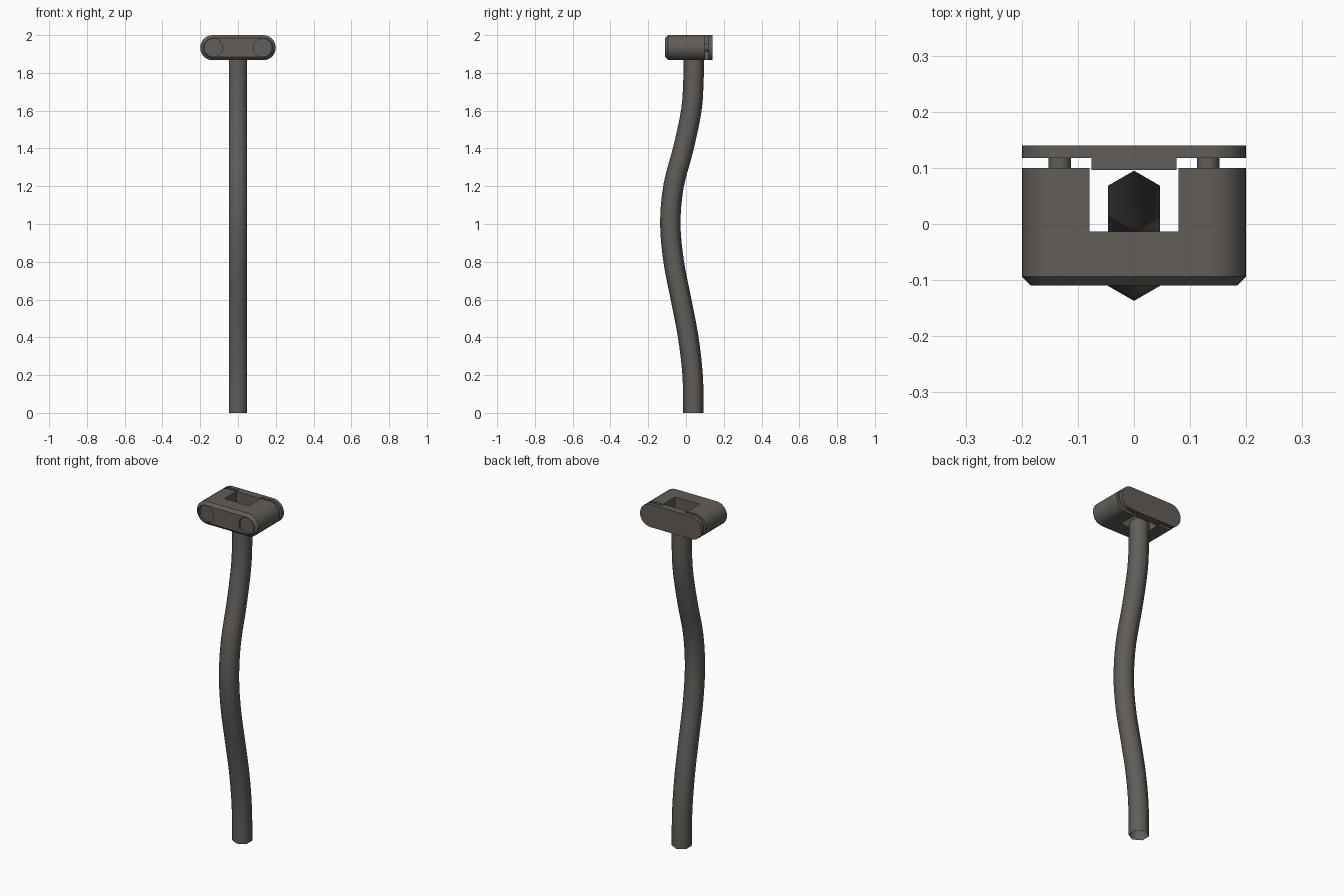
import bpy, bmesh, math
from mathutils import Vector, Matrix

if "Cube" in bpy.data.objects:
    bpy.data.objects.remove(bpy.data.objects["Cube"])

steel = bpy.data.materials.new("dark warm grey")
steel.diffuse_color = (0.12, 0.11, 0.10, 1)
steel.use_nodes = True
steel.node_tree.nodes["Principled BSDF"].inputs["Base Color"].default_value = steel.diffuse_color

ZC, R, CX = 1.9335, 0.0665, 0.1335   # head centre height, end radius, end centre


def finish(name, bm, smooth=True, recalc=True):
    if recalc:
        bmesh.ops.recalc_face_normals(bm, faces=bm.faces)
    me = bpy.data.meshes.new(name)
    bm.to_mesh(me)
    bm.free()
    ob = bpy.data.objects.new(name, me)
    bpy.context.collection.objects.link(ob)
    me.materials.append(steel)
    if smooth:
        shade(ob)
    return ob


def shade(ob):
    for o in bpy.context.selected_objects:
        o.select_set(False)
    ob.select_set(True)
    bpy.context.view_layer.objects.active = ob
    bpy.ops.object.shade_smooth_by_angle(angle=math.radians(35))


def loft(bm, rings, cap=True):
    loops = [[bm.verts.new(p) for p in ring] for ring in rings]
    n = len(loops[0])
    for a, b in zip(loops, loops[1:]):
        for i in range(n):
            bm.faces.new((a[i], a[(i + 1) % n], b[(i + 1) % n], b[i]))
    if cap:
        bm.faces.new(loops[0][::-1])
        bm.faces.new(loops[-1])


def stadium(y, r, n=14):
    # rounded-end outline in the xz plane
    pts = []
    for side, start in ((1, -math.pi / 2), (-1, math.pi / 2)):
        for i in range(n + 1):
            a = start + math.pi * i / n
            pts.append((side * CX + r * math.cos(a), y, ZC + r * math.sin(a)))
    return pts


def box(bm, x0, x1, y0, y1, z0, z1):
    m = Matrix.Translation(((x0 + x1) / 2, (y0 + y1) / 2, (z0 + z1) / 2))
    m = m @ Matrix.Diagonal((x1 - x0, y1 - y0, z1 - z0, 1))
    bmesh.ops.create_cube(bm, size=1, matrix=m)


def pin(bm, x, r, y0, y1, n=32):
    loft(bm, [[(x + r * math.cos(2 * math.pi * i / n), y,
                ZC + r * math.sin(2 * math.pi * i / n)) for i in range(n)]
              for y in (y0, y1)])


# wavy hexagonal shaft, open at both ends
centres = [(0, .039), (.2, .035), (.4, .012), (.6, -.026), (.8, -.065), (1, -.083),
           (1.2, -.066), (1.4, -.014), (1.6, .028), (1.75, .039), (1.88, .041)]
pts = [Vector((0, y, z)) for z, y in centres]
pts = [Vector((0, .039, -.2))] + pts + [Vector((0, .041, 2.03))]
path = []
for k in range(1, len(pts) - 2):
    p0, p1, p2, p3 = pts[k - 1:k + 3]
    for j in range(4):
        t = j / 4
        path.append(0.5 * (2 * p1 + (p2 - p0) * t + (2 * p0 - 5 * p1 + 4 * p2 - p3) * t * t
                           + (3 * p1 - p0 - 3 * p2 + p3) * t ** 3))
path.append(pts[-2])
rings = []
for k, c in enumerate(path):
    if k in (0, len(path) - 1):
        t = Vector((0, 0, 1))
    else:
        t = (path[k + 1] - path[k - 1]).normalized()
    across = Vector((0, t.z, -t.y))
    rings.append([c + Vector((0.054 * math.sin(a), 0, 0)) + across * 0.054 * math.cos(a)
                  for a in (-i * math.pi / 3 for i in range(6))])
bm = bmesh.new()
loft(bm, rings, cap=False)
for f in bm.faces:
    f.smooth = True
shaft = finish("shaft", bm, smooth=False, recalc=False)

# clamp body with chamfered front edge
bm = bmesh.new()
loft(bm, [stadium(-.11, R - .016), stadium(-.094, R), stadium(.1, R)])
body = finish("clamp_body", bm, smooth=False)

# cut the slot and the two bolt recesses
bm = bmesh.new()
box(bm, -.079, .079, -.013, .2, 1.8, 2.1)
for s in (-1, 1):
    pin(bm, s * .13, .048, -.2, -.096)
cutter = finish("cutter", bm, smooth=False)
cutter.hide_render = True
mod = body.modifiers.new("cut", 'BOOLEAN')
mod.operation, mod.solver, mod.object = 'DIFFERENCE', 'EXACT', cutter
bpy.context.view_layer.objects.active = body
body.select_set(True)
bpy.ops.object.modifier_apply(modifier="cut")
bpy.data.objects.remove(cutter)
shade(body)

# back plate
bm = bmesh.new()
loft(bm, [stadium(.118, R), stadium(.14, R)])
finish("back_plate", bm)

# pressing block on the plate that enters the slot
bm = bmesh.new()
box(bm, -.076, .076, .096, .119, ZC - R, ZC + R)
finish("pressing_block", bm)

# bolts between body and plate
for s, side in ((-1, "left"), (1, "right")):
    bm = bmesh.new()
    pin(bm, s * .132, .02, .09, .125)
    finish(side + "_bolt", bm)
